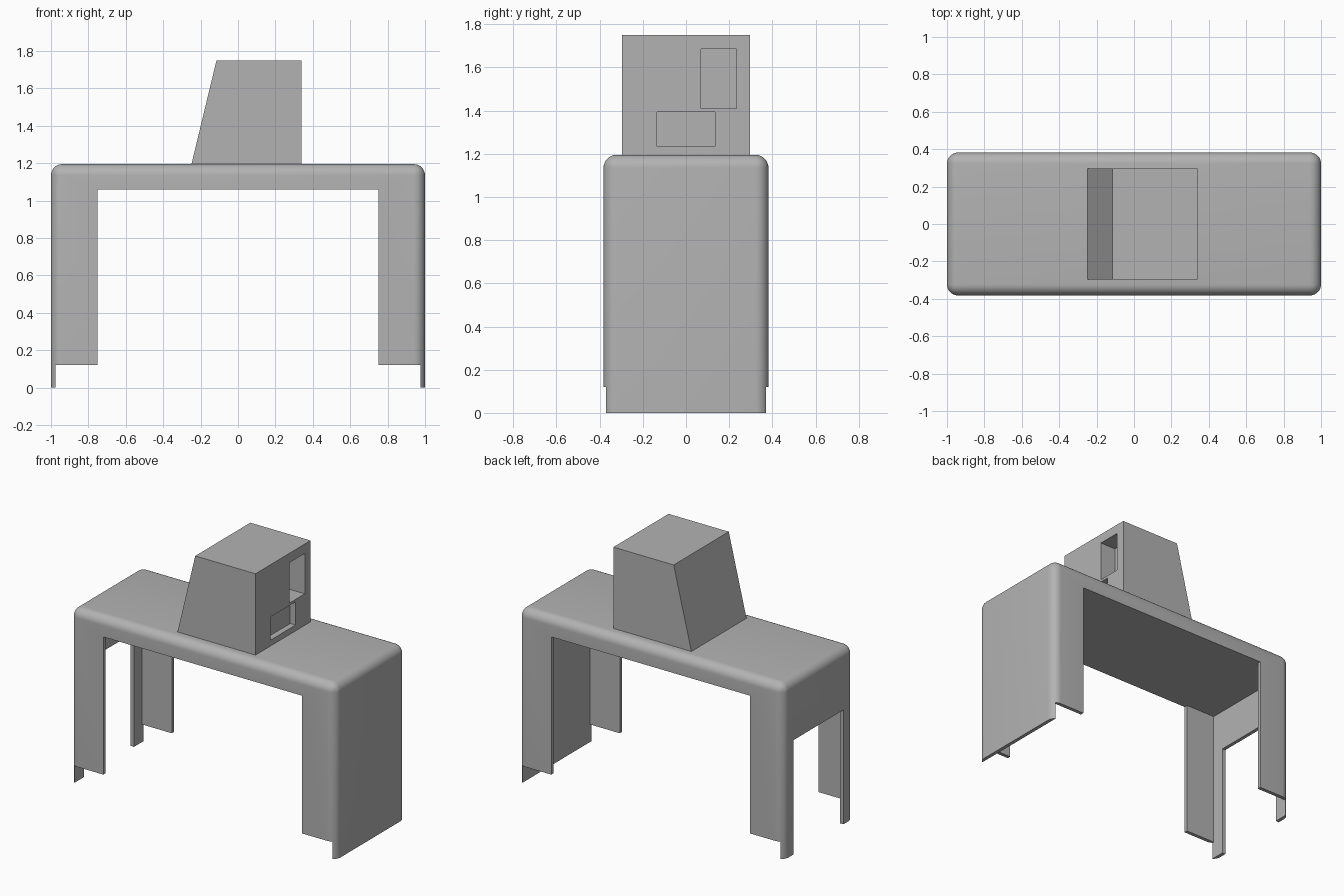
import bpy
import bmesh
import math

default = bpy.data.objects.get("Cube")
if default:
    bpy.data.objects.remove(default, do_unlink=True)

# One flat colour for the whole model
grey = bpy.data.materials.new("plain_grey")
grey.use_nodes = True
colour = (0.45, 0.45, 0.45, 1)
grey.diffuse_color = colour
grey.node_tree.nodes["Principled BSDF"].inputs["Base Color"].default_value = colour


def box(name, low, high, edit=None):
    """Box between two corners, with an optional bmesh edit."""
    bm = bmesh.new()
    bmesh.ops.create_cube(bm, size=1)
    for v in bm.verts:
        v.co = [(a + b) / 2 + c * (b - a) for a, b, c in zip(low, high, v.co)]
    if edit:
        edit(bm)
    bmesh.ops.recalc_face_normals(bm, faces=bm.faces)
    mesh = bpy.data.meshes.new(name)
    bm.to_mesh(mesh)
    bm.free()
    mesh.materials.append(grey)
    obj = bpy.data.objects.new(name, mesh)
    bpy.context.collection.objects.link(obj)
    return obj


def activate(obj):
    bpy.ops.object.select_all(action='DESELECT')
    obj.select_set(True)
    bpy.context.view_layer.objects.active = obj


def cut(obj, low, high):
    """Remove a box-shaped volume from an object."""
    cutter = box("cutter", low, high)
    cutter.hide_render = True
    mod = obj.modifiers.new("cut", 'BOOLEAN')
    mod.operation = 'DIFFERENCE'
    mod.solver = 'EXACT'
    mod.object = cutter
    activate(obj)
    bpy.ops.object.modifier_apply(modifier=mod.name)
    bpy.data.objects.remove(cutter, do_unlink=True)


def round_upper_edges(bm):
    edges = [e for e in bm.edges if max(v.co.z for v in e.verts) > 0.5]
    bmesh.ops.bevel(bm, geom=edges, offset=0.06, segments=8, profile=0.5,
                    affect='EDGES')


def slope_side(bm):
    for v in bm.verts:
        if v.co.x < 0 and v.co.z > 1.5:
            v.co.x = -0.115


# Rounded desk with thin hollow legs
half_depth, inner_x, under = 0.382, 0.975, 1.06
desk = box("desk_shell", (-1, -half_depth, 0), (1, half_depth, 1.195), round_upper_edges)
cut(desk, (-inner_x, -0.357, -0.5), (inner_x, 0.357, under))   # hollow
cut(desk, (-0.75, -1, -0.5), (0.75, 1, under))                 # front and back opening
cut(desk, (-inner_x, -1, -0.5), (inner_x, 1, 0.12))            # raised leg bottoms
cut(desk, (-1.5, -0.27, -0.5), (-0.9, 0.27, 0.78))             # end opening

# Tower with a sloped side and two recesses
tower = box("tower", (-0.25, -0.297, 1.19), (0.34, 0.297, 1.75), slope_side)
cut(tower, (0.22, 0.07, 1.41), (0.5, 0.235, 1.685))            # tall recess
cut(tower, (0.30, -0.135, 1.235), (0.5, 0.135, 1.393))         # wide slot

for obj in (desk, tower):
    activate(obj)
    bpy.ops.object.shade_smooth_by_angle(angle=math.radians(30))
